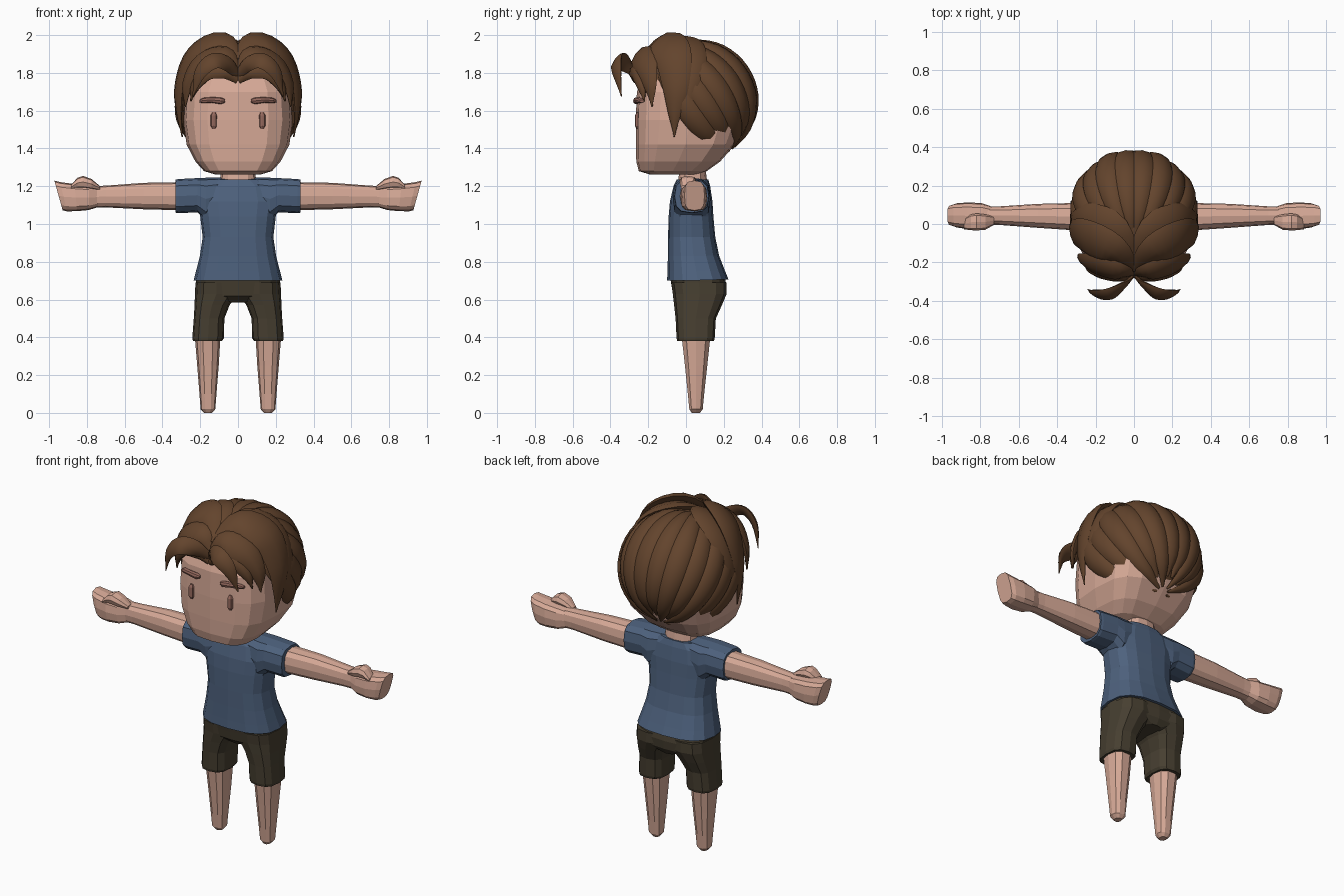
import bpy, bmesh, math
from mathutils import Vector

if "Cube" in bpy.data.objects:
    bpy.data.objects.remove(bpy.data.objects["Cube"])


def material(name, rgb):
    m = bpy.data.materials.new(name)
    m.diffuse_color = (*rgb, 1)
    m.use_nodes = True
    m.node_tree.nodes["Principled BSDF"].inputs["Base Color"].default_value = m.diffuse_color
    return m


SKIN = material("skin", (0.68, 0.40, 0.31))
FEATURE = material("dark skin", (0.30, 0.14, 0.11))
SHIRT = material("blue cloth", (0.075, 0.12, 0.205))
SHORTS = material("dark olive cloth", (0.062, 0.049, 0.030))
HAIR = material("brown hair", (0.125, 0.058, 0.026))


def finish(name, bm, mat, mirror=False, smooth=None):
    bmesh.ops.recalc_face_normals(bm, faces=bm.faces[:])
    me = bpy.data.meshes.new(name)
    bm.to_mesh(me)
    bm.free()
    me.materials.append(mat)
    ob = bpy.data.objects.new(name, me)
    bpy.context.collection.objects.link(ob)
    if mirror:
        mod = ob.modifiers.new("mirror", 'MIRROR')
        mod.use_mirror_merge = False
    if smooth:
        bpy.ops.object.select_all(action='DESELECT')
        ob.select_set(True)
        bpy.context.view_layer.objects.active = ob
        bpy.ops.object.shade_smooth_by_angle(angle=math.radians(smooth))
    return ob


def bridge(bm, rings):
    """Skin a list of equal rings of points and cap both ends."""
    vs = [[bm.verts.new(p) for p in r] for r in rings]
    n = len(vs[0])
    for a, b in zip(vs, vs[1:]):
        for i in range(n):
            j = (i + 1) % n
            bm.faces.new((a[i], a[j], b[j], b[i]))
    bm.faces.new(vs[0])
    bm.faces.new(vs[-1])


def loft(name, mat, axis, sections, n=12, e=2.4, mirror=False, smooth=None, bend=None):
    """Sections: (position, min1, max1, min2, max2) across the axis."""
    rings = []
    for pos, a0, a1, b0, b1 in sections:
        ring = []
        for i in range(n):
            t = math.tau * i / n
            c, s = math.cos(t), math.sin(t)
            a = (a0 + a1) / 2 + (a1 - a0) / 2 * math.copysign(abs(c) ** (2 / e), c)
            b = (b0 + b1) / 2 + (b1 - b0) / 2 * math.copysign(abs(s) ** (2 / e), s)
            p = Vector((a, b, pos) if axis == 'z' else (pos, a, b))
            ring.append(bend(p) if bend else p)
        rings.append(ring)
    bm = bmesh.new()
    bridge(bm, rings)
    return finish(name, bm, mat, mirror, smooth)


# Head, neck and face
loft("head", SKIN, 'z', [
    (1.262, -.12, .12, -.19, .06), (1.28, -.18, .18, -.25, .11),
    (1.33, -.225, .225, -.263, .18), (1.42, -.272, .272, -.266, .26),
    (1.55, -.29, .29, -.266, .31), (1.70, -.28, .28, -.26, .31),
    (1.82, -.22, .22, -.215, .25), (1.90, -.12, .12, -.12, .16)], n=16, e=3.3)
loft("neck", SKIN, 'z', [(1.19, -.10, .10, -.045, .115), (1.24, -.095, .095, -.04, .11),
                         (1.32, -.085, .085, -.03, .10)])
loft("eye", FEATURE, 'z', [(1.503, .118, .136, -.262, -.24), (1.52, .112, .145, -.270, -.24),
                           (1.575, .112, .145, -.270, -.24), (1.592, .118, .136, -.262, -.24)],
     n=8, mirror=True)
loft("eyebrow", FEATURE, 'x', [(.068, -.270, -.245, 1.643, 1.66), (.09, -.280, -.245, 1.634, 1.67),
                               (.14, -.275, -.24, 1.642, 1.672), (.185, -.26, -.225, 1.64, 1.668),
                               (.203, -.245, -.22, 1.643, 1.657)], n=8, mirror=True)

# Shirt
loft("shirt_body", SHIRT, 'z', [
    (.70, -.235, .235, -.10, .225), (.75, -.222, .222, -.098, .205),
    (.83, -.202, .202, -.096, .175), (.93, -.187, .187, -.095, .155),
    (1.04, -.20, .20, -.092, .145), (1.12, -.215, .215, -.085, .14),
    (1.20, -.19, .19, -.066, .128), (1.235, -.125, .125, -.05, .118)],
     n=16, e=2.7, bend=lambda p: p + Vector((0, 0, .1 * max(p.y, 0) * max(0, 1.0 - p.z))))
loft("sleeve", SHIRT, 'x', [
    (.07, -.055, .12, 1.08, 1.245), (.17, -.07, .13, 1.02, 1.245),
    (.215, -.07, .127, 1.062, 1.243), (.315, -.063, .123, 1.057, 1.238),
    (.33, -.06, .12, 1.06, 1.235)], e=2.8, mirror=True)

# Arms, fists and thumbs
loft("arm", SKIN, 'x', [
    (.28, -.035, .11, 1.072, 1.222), (.50, -.02, .105, 1.078, 1.218),
    (.70, -.005, .092, 1.088, 1.203), (.79, -.002, .092, 1.085, 1.20)], e=2.6, mirror=True)
loft("fist", SKIN, 'x', [
    (.74, .0, .09, 1.09, 1.195), (.79, -.022, .108, 1.074, 1.205),
    (.86, -.028, .113, 1.068, 1.212), (.925, -.018, .108, 1.067, 1.222),
    (.95, -.008, .098, 1.072, 1.23)], e=3.2, mirror=True,
     bend=lambda p: p + Vector(((p.z - 1.15) * .28 * max(0, p.x - .8) / .15, 0, 0)))
loft("thumb", SKIN, 'x', [
    (.73, -.005, .04, 1.18, 1.20), (.775, -.03, .05, 1.185, 1.238),
    (.82, -.034, .055, 1.19, 1.255), (.85, -.032, .05, 1.19, 1.245),
    (.885, -.028, .03, 1.185, 1.205)], n=8, e=2.8, mirror=True)

# Shorts
loft("shorts_waist", SHORTS, 'z', [
    (.585, -.06, .06, -.03, .19), (.62, -.20, .20, -.068, .21),
    (.67, -.222, .222, -.076, .215), (.722, -.222, .222, -.085, .205)], n=16, e=2.8)
loft("shorts_leg", SHORTS, 'z', [
    (.38, .085, .238, -.046, .148), (.395, .075, .242, -.05, .152),
    (.50, .072, .234, -.055, .158), (.57, .045, .23, -.063, .19),
    (.63, .0, .228, -.07, .215), (.69, .0, .225, -.078, .215)], e=2.8, mirror=True)

# Legs
loft("leg", SKIN, 'z', [
    (0.0, .137, .178, .03, .075), (.02, .120, .198, .016, .09),
    (.10, .114, .204, .008, .098), (.25, .102, .216, -.008, .115),
    (.42, .092, .23, -.028, .134)], n=10, e=2.5, mirror=True)

# Scalp: a rounded cap cut along the slanted hairline
CENTRE = Vector((0, .03, 1.65))
bm = bmesh.new()
bmesh.ops.create_uvsphere(bm, u_segments=24, v_segments=14, radius=.312)
bmesh.ops.translate(bm, verts=bm.verts[:], vec=CENTRE)
cut = bmesh.ops.bisect_plane(bm, geom=bm.verts[:] + bm.edges[:] + bm.faces[:],
                             plane_co=(0, .0, 1.63), plane_no=(0, .66, .75), clear_inner=True)
bmesh.ops.holes_fill(bm, edges=[g for g in cut['geom_cut'] if isinstance(g, bmesh.types.BMEdge)])
finish("scalp", bm, HAIR, smooth=40)


def lock(bm, pts, thick, steps=4):
    """Flat tapering strand through (x, y, z, half width) points."""
    pts = [Vector(p) for p in pts]
    ext = [2 * pts[0] - pts[1]] + pts + [2 * pts[-1] - pts[-2]]
    path = []
    for k in range(1, len(ext) - 2):
        p0, p1, p2, p3 = ext[k - 1:k + 3]
        for s in range(steps):
            t = s / steps
            path.append(.5 * (2 * p1 + (p2 - p0) * t + (2 * p0 - 5 * p1 + 4 * p2 - p3) * t * t
                              + (3 * p1 - p0 - 3 * p2 + p3) * t ** 3))
    path.append(pts[-1])
    wmax = max(p.w for p in pts)
    rings = []
    for i, p in enumerate(path):
        tan = (path[min(i + 1, len(path) - 1)] - path[max(i - 1, 0)]).to_3d().normalized()
        out = p.to_3d() - CENTRE
        out = (out - tan * out.dot(tan)).normalized()
        side = tan.cross(out)
        w = max(p.w, .003)
        th = thick * min(1, .1 + w / wmax)
        rings.append([p.to_3d() + side * w * math.cos(a) + out * th * math.sin(a)
                      for a in (math.tau * j / 8 for j in range(8))])
    bridge(bm, rings)


# Back hair: strands fanning from the crown and meeting at the nape
AXIS, BACK, SIDE = Vector((0, -.57, .82)), Vector((0, .82, .57)), Vector((1, 0, 0))
bm = bmesh.new()
for i in range(6):
    phi = math.radians(9 + 18.5 * i)
    pts = []
    last = 174 if i % 2 else 163
    for k in range(8):
        t = math.radians(10 + (last - 10) * k / 7)
        d = AXIS * math.cos(t) + (BACK * math.cos(phi) + SIDE * math.sin(phi)) * math.sin(t)
        p = Vector((0, .055, 1.65)) + d * (.308 + .008 * (i % 2))
        w = .062 * math.sin(t) ** .8 if k < 7 else .006
        pts.append((*p, w))
    lock(bm, pts, .026, 3)
finish("back_hair", bm, HAIR, mirror=True, smooth=50)

# Fringe: strands sweeping outward from the centre parting
FRINGE = {
    "temple_lock": [(.0, -.24, 1.87, .03), (.11, -.13, 1.965, .09), (.24, -.07, 1.90, .10),
                    (.305, -.055, 1.74, .075), (.312, -.06, 1.60, .04), (.295, -.062, 1.46, 0)],
    "crown_lock": [(.0, -.22, 1.88, .03), (.10, -.04, 1.955, .09), (.23, .02, 1.885, .09),
                   (.305, .02, 1.73, .06), (.315, .03, 1.58, 0)],
    "brow_lock": [(.0, -.26, 1.82, .02), (.08, -.245, 1.885, .07), (.19, -.215, 1.85, .075),
                  (.265, -.19, 1.74, .045), (.278, -.18, 1.62, 0)],
    "front_curl": [(.0, -.265, 1.79, .02), (.06, -.325, 1.85, .045), (.13, -.365, 1.862, .05),
                   (.20, -.365, 1.80, .038), (.24, -.342, 1.675, 0)],
    "forehead_lock": [(.0, -.265, 1.76, .02), (.07, -.27, 1.81, .045), (.16, -.255, 1.80, .045),
                      (.225, -.235, 1.73, .03), (.25, -.22, 1.65, 0)],
}
for name, pts in FRINGE.items():
    bm = bmesh.new()
    lock(bm, pts, .016 if name == "front_curl" else .028)
    finish(name, bm, HAIR, mirror=True, smooth=50)
